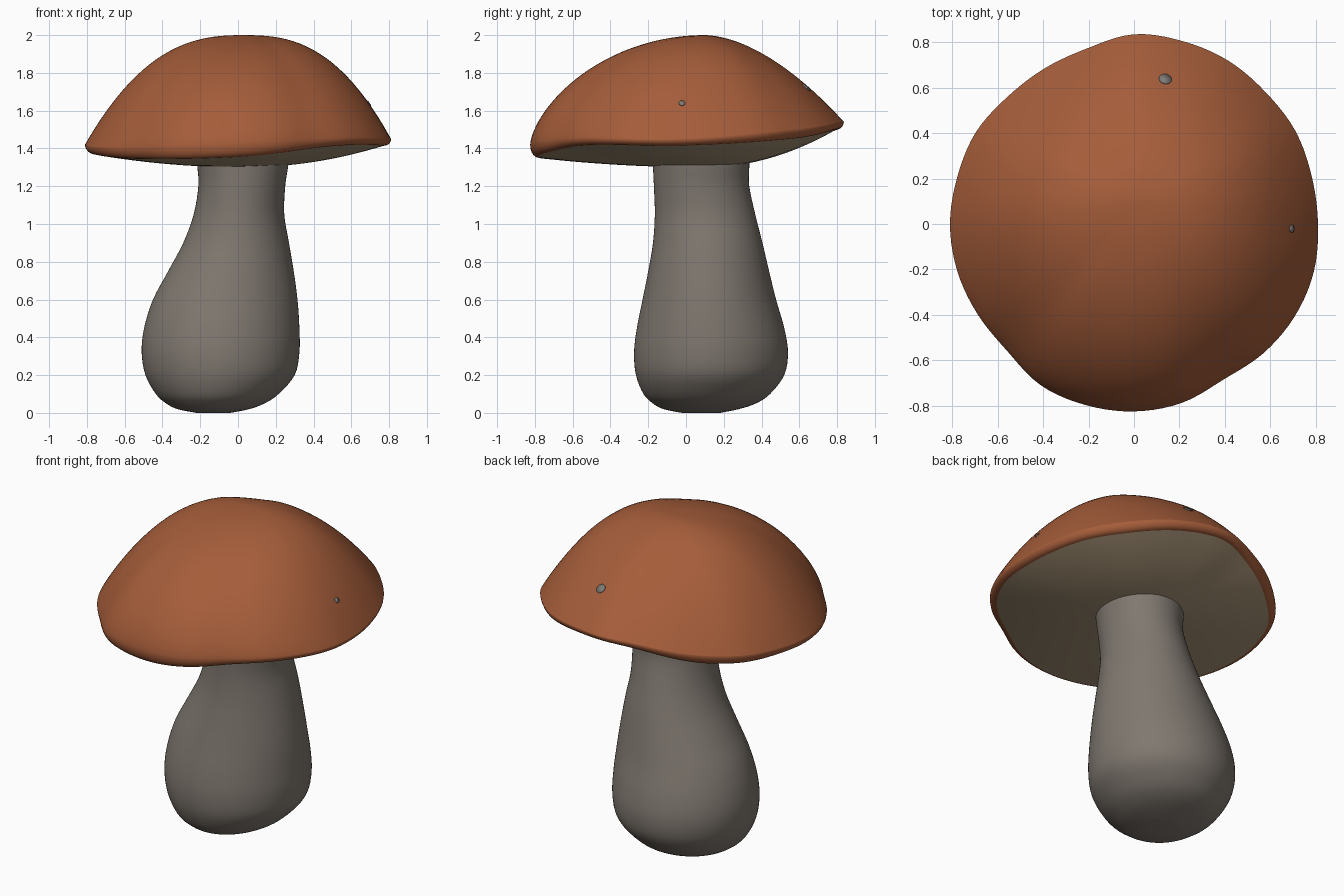
import bpy, bmesh, math
from mathutils import Vector

if "Cube" in bpy.data.objects:
    bpy.data.objects.remove(bpy.data.objects["Cube"])

def material(name, rgb):
    m = bpy.data.materials.new(name)
    m.diffuse_color = (*rgb, 1)
    m.use_nodes = True
    m.node_tree.nodes["Principled BSDF"].inputs["Base Color"].default_value = m.diffuse_color
    return m

ORANGE = material("russet_cap", (0.376, 0.109, 0.042))
GREY = material("grey_stem", (0.216, 0.188, 0.162))
TAN = material("tan_underside", (0.41, 0.31, 0.195))
SPOT = material("pale_grey_spot", (0.21, 0.20, 0.185))

def spline(a, b, c, d, u):
    return 0.5 * (2*b + (c-a)*u + (2*a-5*b+4*c-d)*u*u + (3*b-a-3*c+d)*u**3)

def around(vals, ang):
    """Smooth periodic lookup of evenly spaced values."""
    n = len(vals)
    f = (ang / math.tau) % 1 * n
    i = int(f)
    return spline(*(vals[(i + k) % n] for k in (-1, 0, 1, 2)), f - i)

def loft(name, rings, mat, cap_start=False, cap_end=False):
    """Skin closed rings of points into a smooth surface."""
    bm = bmesh.new()
    vr = [[bm.verts.new(p) for p in r] for r in rings]
    n = len(vr[0])
    for a, b in zip(vr, vr[1:]):
        for i in range(n):
            j = (i + 1) % n
            bm.faces.new((a[i], a[j], b[j], b[i]))
    if cap_start:
        bm.faces.new(vr[0][::-1])
    if cap_end:
        bm.faces.new(vr[-1])
    for f in bm.faces:
        f.smooth = True
    me = bpy.data.meshes.new(name)
    bm.to_mesh(me)
    bm.free()
    me.materials.append(mat)
    ob = bpy.data.objects.new(name, me)
    bpy.context.collection.objects.link(ob)
    return ob

N = 120
ANGLES = [math.tau * i / N for i in range(N)]

# stem: z, left x, right x, front y, back y
STEM = [
    (0.00, -0.22, -0.04, -0.02, 0.18), (0.02, -0.32, 0.06, -0.12, 0.28),
    (0.05, -0.38, 0.14, -0.175, 0.37), (0.10, -0.435, 0.215, -0.225, 0.445),
    (0.20, -0.49, 0.30, -0.265, 0.52), (0.32, -0.51, 0.325, -0.275, 0.54),
    (0.45, -0.497, 0.325, -0.26, 0.52), (0.60, -0.45, 0.315, -0.23, 0.477),
    (0.75, -0.37, 0.295, -0.20, 0.44), (0.90, -0.29, 0.27, -0.175, 0.405),
    (1.05, -0.235, 0.245, -0.165, 0.367), (1.20, -0.21, 0.25, -0.17, 0.335),
    (1.30, -0.215, 0.265, -0.175, 0.335), (1.35, -0.22, 0.27, -0.18, 0.335)]
rows = []
for i in range(len(STEM) - 1):
    p = [STEM[max(0, min(len(STEM) - 1, i + k))] for k in (-1, 0, 1, 2)]
    rows += [[spline(*q, u / 4) for q in zip(*p)] for u in range(4)]
rows.append(STEM[-1])
loft("stem", [[((l + r) / 2 + (r - l) / 2 * math.cos(a),
                (f + b) / 2 + (b - f) / 2 * math.sin(a), z) for a in ANGLES]
              for z, l, r, f, b in rows], GREY, True, True)

# cap outline radius every 15 degrees, rim and lower lip height every 45
RADIUS = [.81, .81, .82, .82, .83, .833, .835, .80, .79, .79, .805, .805,
          .81, .805, .795, .79, .82, .825, .825, .815, .79, .805, .816, .819]
RIM = [1.45, 1.50, 1.54, 1.46, 1.42, 1.40, 1.42, 1.45]
LIP = [1.415, 1.45, 1.50, 1.40, 1.375, 1.345, 1.355, 1.415]
APEX = Vector((0.03, 0.10))

def outline(a, inset=0.0):
    return Vector((math.cos(a), math.sin(a))) * (around(RADIUS, a) - inset)

def dome(a, t):
    """Point on the cap top, t = 0 at the apex and 1 at the rim."""
    c, s = math.cos(a), math.sin(a)
    side = c * c * (1 - t ** (2.6 if c > 0 else 2.53))
    end = s * s * ((1 - t ** 1.75) if s > 0 else (1 - t * t) ** 0.65)
    z = around(RIM, a)
    p = APEX.lerp(outline(a), t)
    return Vector((p.x, p.y, z + (2 - z) * (side + end)))

def lip(a, k):
    """Rounded edge turning under from the rim (k 0) to the lip (k 1)."""
    p = outline(a, 0.04 * (1 - math.cos(k * math.pi / 2)))
    r, l = around(RIM, a), around(LIP, a)
    return (p.x, p.y, r + (l - r) * math.sin(k * math.pi / 2))

steps = [math.sin(math.pi / 2 * i / 32) for i in range(1, 33)]
rings = [[lip(a, k / 5) for a in ANGLES] for k in range(5, 0, -1)]
rings += [[dome(a, t) for a in ANGLES] for t in [1] + steps[-2::-1] + [0.015]]
loft("cap", rings, ORANGE, cap_end=True)

# gently bulging underside, running in to the stem
def under(a, t):
    p = APEX.lerp(outline(a, 0.04), t)
    return (p.x, p.y, 1.30 + (around(LIP, a) - 1.30) * t * t)

loft("cap_underside", [[under(a, t / 16) for a in ANGLES] for t in range(2, 17)],
     TAN, cap_start=True)

# two small pale spots lying on the cap
def spot(name, target, rad):
    a, t = min(((a, t / 100) for a in ANGLES for t in range(50, 100)),
               key=lambda q: (dome(*q).xy - Vector(target)).length)
    p = dome(a, t)
    n = (dome(a + .03, t) - dome(a - .03, t)).cross(dome(a, t - .02) - dome(a, t + .02))
    n.normalize()
    u = n.orthogonal().normalized()
    v = n.cross(u)
    loft(name, [[p + n * h + (u * math.cos(b) + v * math.sin(b)) * rad
                 for b in ANGLES[::6]] for h in (-0.002, 0.004)], SPOT, True, True)

spot("back_spot", (0.14, 0.64), 0.028)
spot("right_spot", (0.695, -0.01), 0.016)
